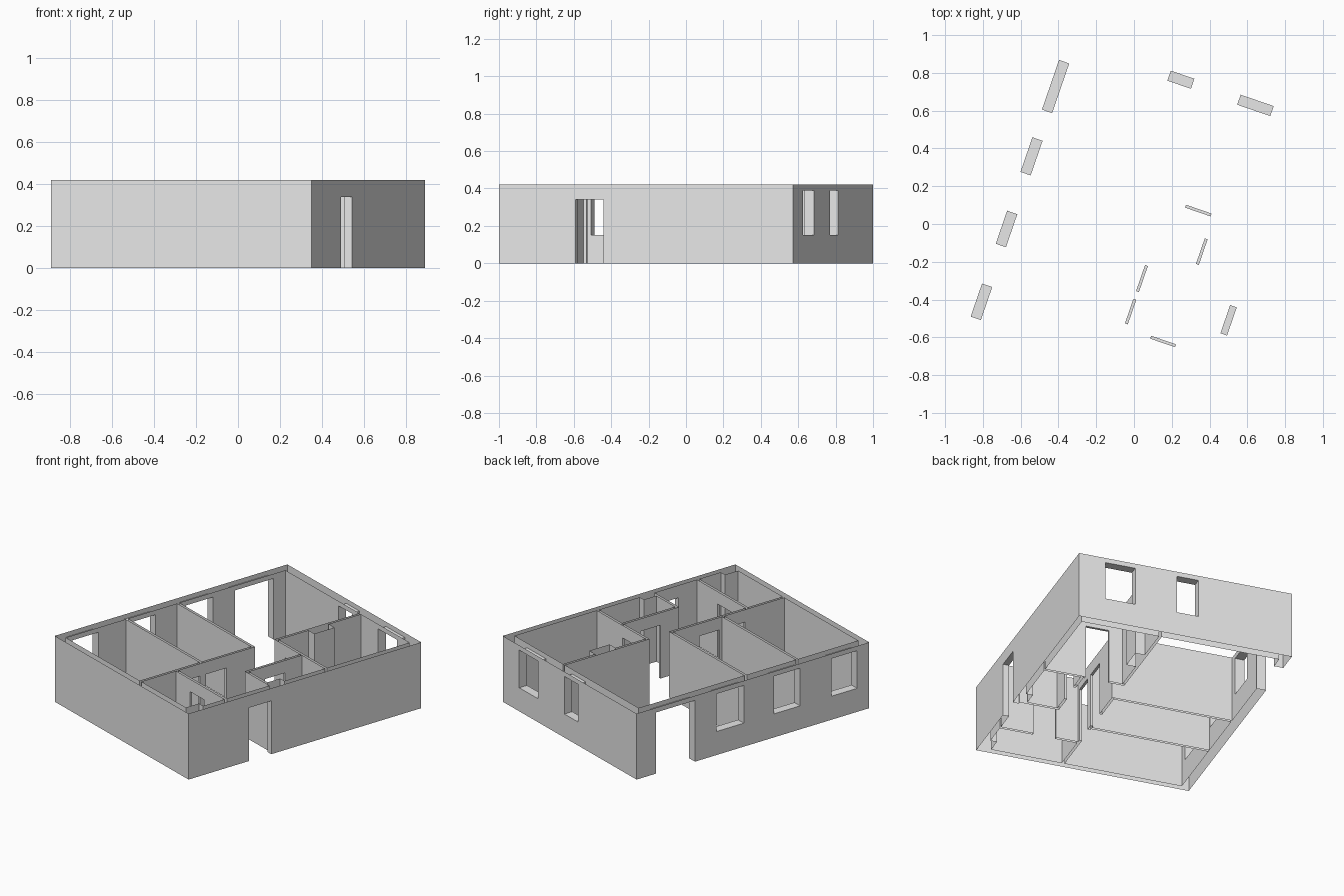
import bpy
import bmesh
import math
from mathutils import Matrix

cube = bpy.data.objects.get("Cube")
if cube:
    bpy.data.objects.remove(cube, do_unlink=True)

H = 0.42                      # wall height
U, V = 0.658, 0.831           # half size of the plan
UL, UR = -0.601, 0.621        # inner faces, left and right walls
VF, VB = -0.794, 0.775        # inner faces, front and back walls
T = 0.016                     # partition thickness
DOOR = (0, 0.34)
WINDOW = (0.15, 0.39)
TURN = math.radians(-19)

mat = bpy.data.materials.new("wall_grey")
mat.use_nodes = True
grey = (0.8, 0.8, 0.8, 1)
mat.diffuse_color = grey
mat.node_tree.nodes["Principled BSDF"].inputs["Base Color"].default_value = grey


def along_u(v, u0, u1):
    return (u0, u1, v, v + T)


def along_v(u, v0, v1):
    return (u, u + T, v0, v1)


# Plan rectangles (u0, u1, v0, v1) grouped by part
HALL, CLOSET = 0.126, 0.379
parts = {
    "outer_walls": [(-U, UL, -V, V), (UR, U, -V, V),
                    (-U, U, -V, VF), (-U, U, VB, V)],
    "partition_walls": [
        along_v(HALL, VF, 0.018),            # hall wall
        along_u(-0.365, UL, HALL),           # between front rooms
        along_u(0.002, UL, HALL + T),        # living room wall
        along_v(HALL, 0.17, VB),             # back room side wall
        along_u(0.17, HALL, UR),             # back room front wall
        along_v(CLOSET, -0.226, 0.17),       # small room wall
        along_u(-0.226, CLOSET, UR),         # small room front wall
        along_u(-0.546, HALL + T, UR),       # front corner room wall
    ],
    "service_shafts": [(HALL + T, 0.2, 0.4, 0.545),
                       (0.58, UR, VF, -0.7),
                       (0.58, UR, -0.21, -0.12)],
}

# Openings: plan rectangle and height range
openings = [((-U, UL, a, b), WINDOW) for a, b in
            [(0.065, 0.259), (-0.337, -0.152), (-0.745, -0.56)]]
openings += [((a, b, VB, V), WINDOW) for a, b in [(-0.08, 0.052), (0.311, 0.496)]]
openings += [
    ((-U, UL, 0.414, 0.692), (0, 0.39)),          # wide terrace opening
    ((UR, U, -0.398, -0.24), DOOR),               # entrance
    (along_u(0.17, 0.227, 0.37), DOOR),
    (along_v(CLOSET, -0.093, 0.05), DOOR),
    (along_v(HALL, -0.332, -0.187), DOOR),
    (along_v(HALL, -0.513, -0.376), DOOR),
    (along_u(-0.546, 0.279, 0.418), DOOR),
]

# Cutting lines of the plan and of the heights
rects = [r for group in parts.values() for r in group] + [o[0] for o in openings]


def lines(values):
    return sorted({round(x, 4) for x in values})


cuts = [lines(x for r in rects for x in r[:2]),
        lines(x for r in rects for x in r[2:]),
        lines([0, H, *DOOR, *WINDOW])]


def inside(r, u, v):
    return r[0] < u < r[1] and r[2] < v < r[3]


def owner(cell):
    """Name of the part that fills a cell, or None where it is open."""
    if any(i < 0 or i >= len(c) - 1 for i, c in zip(cell, cuts)):
        return None
    u, v, z = [(c[i] + c[i + 1]) / 2 for i, c in zip(cell, cuts)]
    if any(inside(r, u, v) and a < z < b for r, (a, b) in openings):
        return None
    return next((n for n, g in parts.items() if any(inside(r, u, v) for r in g)), None)


meshes = {name: bmesh.new() for name in parts}
count = [len(c) - 1 for c in cuts]
for i in range(count[0]):
    for j in range(count[1]):
        for k in range(count[2]):
            cell = (i, j, k)
            name = owner(cell)
            if not name:
                continue
            for axis in range(3):
                for side in (0, 1):
                    near = list(cell)
                    near[axis] += 2 * side - 1
                    # Walls are open shells at the top and the bottom
                    if axis == 2 and not 0 <= near[2] < count[2]:
                        continue
                    if owner(near):
                        continue
                    quad = []
                    for p, q in ((0, 0), (1, 0), (1, 1), (0, 1)):
                        corner = list(cell)
                        corner[axis] += side
                        corner[(axis + 1) % 3] += p
                        corner[(axis + 2) % 3] += q
                        quad.append([c[n] for c, n in zip(cuts, corner)])
                    if not side:
                        quad.reverse()
                    bm = meshes[name]
                    bm.faces.new([bm.verts.new(co) for co in quad])

# Join the pieces into clean flat walls and turn the plan
for name, bm in meshes.items():
    bmesh.ops.remove_doubles(bm, verts=bm.verts, dist=0.0001)
    bmesh.ops.dissolve_limit(bm, angle_limit=0.01, verts=bm.verts, edges=bm.edges)
    bmesh.ops.transform(bm, matrix=Matrix.Rotation(TURN, 4, "Z"), verts=bm.verts)
    mesh = bpy.data.meshes.new(name)
    bm.to_mesh(mesh)
    bm.free()
    mesh.materials.append(mat)
    bpy.context.collection.objects.link(bpy.data.objects.new(name, mesh))
